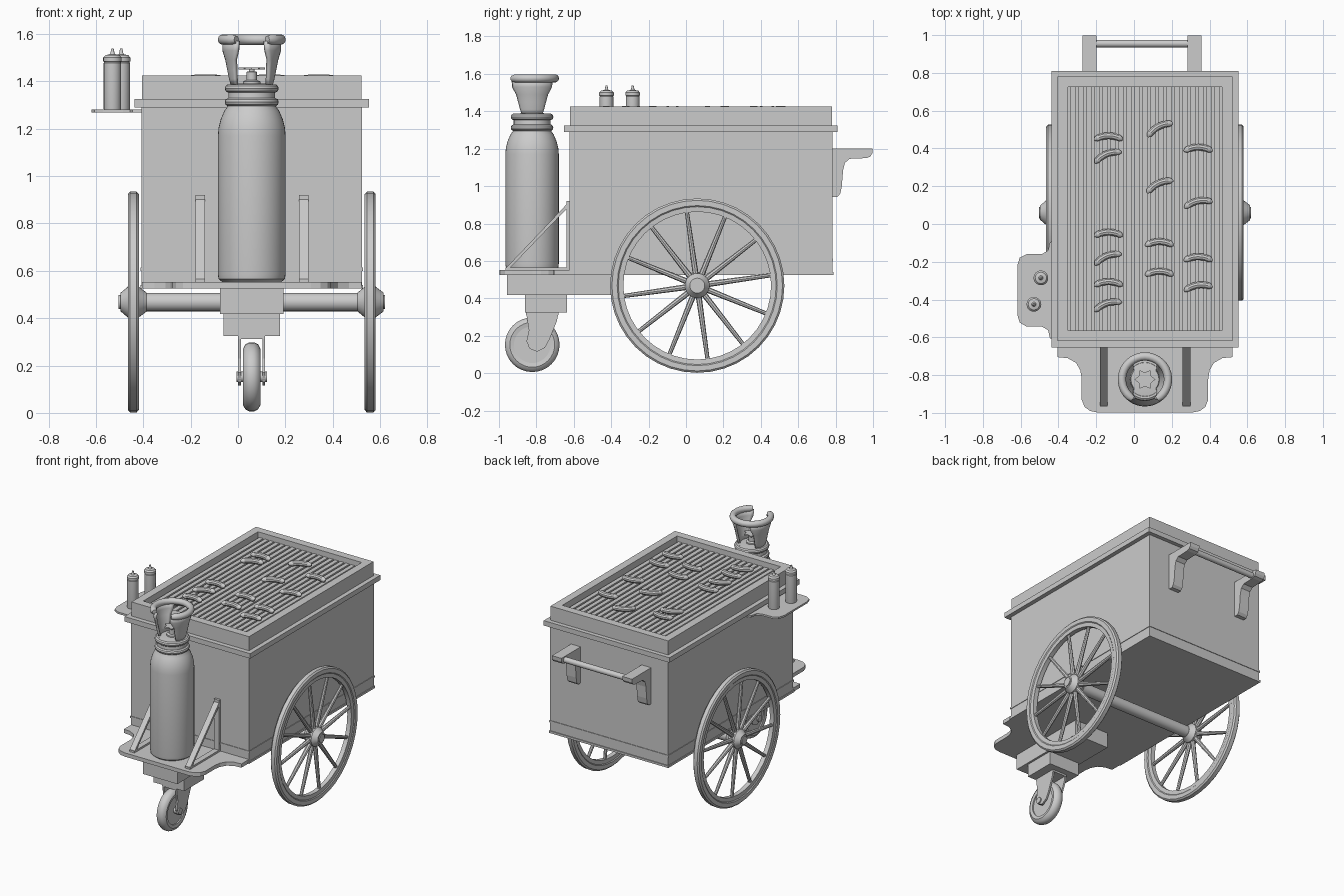
import bpy, bmesh
from math import sin, cos, pi, radians
from mathutils import Vector, Matrix

if "Cube" in bpy.data.objects:
    bpy.data.objects.remove(bpy.data.objects["Cube"])

CX = 0.058  # centre line of the cart


def finish(name, bm, smooth=False):
    bmesh.ops.recalc_face_normals(bm, faces=bm.faces)
    me = bpy.data.meshes.new(name)
    bm.to_mesh(me)
    bm.free()
    ob = bpy.data.objects.new(name, me)
    bpy.context.collection.objects.link(ob)
    if smooth:
        bpy.ops.object.select_all(action='DESELECT')
        ob.select_set(True)
        bpy.context.view_layer.objects.active = ob
        bpy.ops.object.shade_smooth_by_angle(angle=radians(35))
    return ob


def add_box(bm, x0, x1, y0, y1, z0, z1):
    m = Matrix.Translation(((x0 + x1) / 2, (y0 + y1) / 2, (z0 + z1) / 2))
    m = m @ Matrix.Diagonal((x1 - x0, y1 - y0, z1 - z0, 1))
    bmesh.ops.create_cube(bm, size=1, matrix=m)


def box(name, *b):
    bm = bmesh.new()
    add_box(bm, *b)
    return finish(name, bm)


def prism(name, pts, axis, lo, hi, smooth=False):
    # extrude an outline: axis x takes (y, z) points, axis z takes (x, y)
    bm = bmesh.new()
    put = (lambda p, h: (h, p[0], p[1])) if axis == 'x' else (lambda p, h: (p[0], p[1], h))
    a, b = [[bm.verts.new(put(p, h)) for p in pts] for h in (lo, hi)]
    bm.faces.new(a)
    bm.faces.new(b)
    for i in range(len(pts)):
        j = (i + 1) % len(pts)
        bm.faces.new((a[i], a[j], b[j], b[i]))
    return finish(name, bm, smooth)


def skin(bm, rings, closed=False):
    n = len(rings[0])
    for k in range(len(rings) if closed else len(rings) - 1):
        a, b = rings[k], rings[(k + 1) % len(rings)]
        for i in range(n):
            j = (i + 1) % n
            bm.faces.new((a[i], a[j], b[j], b[i]))
    if not closed:
        bm.faces.new(rings[0])
        bm.faces.new(rings[-1])


def lathe(name, prof, loc, axis='z', n=32, closed=False):
    # spin (radius, height) points about an axis
    bm = bmesh.new()
    rings = []
    for r, h in prof:
        ring = []
        for i in range(n):
            t = 2 * pi * i / n
            c = (r * cos(t), r * sin(t), h) if axis == 'z' else (h, r * cos(t), r * sin(t))
            ring.append(bm.verts.new(Vector(loc) + Vector(c)))
        rings.append(ring)
    skin(bm, rings, closed)
    return finish(name, bm, True)


def tube(name, pts, radii, n=12, up=(0, 0, 1)):
    bm = bmesh.new()
    pts = [Vector(p) for p in pts]
    rings = []
    for k, p in enumerate(pts):
        t = (pts[min(k + 1, len(pts) - 1)] - pts[max(k - 1, 0)]).normalized()
        u = Vector(up)
        v = t.cross(u).normalized()
        u = v.cross(t)
        rings.append([bm.verts.new(p + radii[k] * (cos(2 * pi * i / n) * u + sin(2 * pi * i / n) * v))
                      for i in range(n)])
    skin(bm, rings)
    return finish(name, bm, True)


# cart body with trims
box("cart_body", CX - .465, CX + .465, -.622, .782, .535, 1.30)
box("bottom_plate", CX - .47, CX + .47, -.63, .788, .525, .54)
box("lower_trim", CX - .469, CX + .469, -.626, .786, .60, .613)
box("upper_flange", CX - .495, CX + .495, -.653, .81, 1.29, 1.325)

# grill tray walls, floor and bars
bm = bmesh.new()
X0, X1, Y0, Y1, T = CX - .463, CX + .463, -.62, .78, .055
add_box(bm, X0, X0 + T, Y0, Y1, 1.32, 1.425)
add_box(bm, X1 - T, X1, Y0, Y1, 1.32, 1.425)
add_box(bm, X0 + T, X1 - T, Y0, Y0 + T, 1.32, 1.425)
add_box(bm, X0 + T, X1 - T, Y1 - T, Y1, 1.32, 1.425)
finish("grill_rim", bm)
bm = bmesh.new()
for i in range(19):
    x = CX + (i - 9) * .0425
    add_box(bm, x - .015, x + .015, Y0 + T, Y1 - T, 1.36, 1.388)
finish("grill_bars", bm)

# sausages: x, y, tilt
for x, y, a in [(-.135, .455, 0), (-.14, .36, 22), (.135, .505, 28), (.34, .395, 0), (.135, .205, 25),
                (.34, .11, 12), (-.135, -.055, 0), (.135, -.105, 0), (-.14, -.18, 22), (.34, -.185, 0),
                (.135, -.262, 0), (-.135, -.317, 0), (.34, -.335, 8), (-.14, -.43, 18)]:
    pts, rad = [], []
    for k in range(13):
        s = -1 + k / 6
        p = Vector((.076 * s, .012 - .022 * s * s, 0))
        p.rotate(Matrix.Rotation(radians(a), 3, 'Z'))
        pts.append(p + Vector((x, y, 1.409)))
        rad.append(.019 * max(.25, (1 - abs(s) ** 7) ** .5))
    tube("sausage", pts, rad, 10)

# front tray with rounded shoulders
half = [(.463, -.62), (.463, -.705), (.41, -.71), (.365, -.735), (.342, -.775), (.335, -.82),
        (.335, -.93), (.32, -.968), (.29, -.99), (.25, -.998)]
prism("front_tray", [(CX + x, y) for x, y in half] + [(CX - x, y) for x, y in half[::-1]], 'z', .525, .552)

# triangular tray braces
for x in (-.16, .278):
    bm = bmesh.new()
    add_box(bm, x - .02, x + .02, -.64, -.62, .55, .92)
    add_box(bm, x - .02, x + .02, -.965, -.62, .55, .565)
    finish("brace_frame", bm)
    prism("brace_diagonal", [(-.965, .56), (-.943, .56), (-.622, .895), (-.622, .92)], 'x', x - .02, x + .02)

# caster mount, fork and wheel
box("mount_block", CX - .135, CX + .135, -.957, -.36, .417, .527)
box("caster_block", CX - .12, CX + .12, -.86, -.637, .325, .418)
fork = [(-.855, .325), (-.682, .325), (-.69, .28), (-.73, .18), (-.755, .135), (-.795, .115),
        (-.835, .13), (-.853, .17), (-.84, .23)]
for s in (-1, 1):
    prism("fork_plate", fork, 'x', CX + s * .045, CX + s * .057)
box("fork_top", CX - .057, CX + .057, -.855, -.682, .312, .327)
CW = (CX, -.822, .152)
lathe("caster_tyre", [(.098, -.032), (.12, -.036), (.137, -.027), (.146, -.01), (.146, .01), (.137, .027),
                      (.12, .036), (.098, .032)], CW, 'x', 32, True)
lathe("caster_hub", [(.099, -.024), (.099, .024)], CW, 'x')
lathe("caster_axle", [(.022, -.065), (.022, .065)], CW, 'x', 12)

# large spoked wheels on an axle
for s in (-1, 1):
    c = Vector((CX + s * .5, .06, .468))
    lathe("wheel_rim", [(.395, -.016), (.422, -.018), (.428, -.023), (.456, -.023), (.466, -.014),
                        (.466, .014), (.456, .023), (.428, .023), (.422, .018), (.395, .016)],
          c, 'x', 40, True)
    lathe("wheel_hub", [(.038, -.055), (.066, -.022), (.066, .022), (.058, .032), (.04, .056)], c, 'x', 24)
    lathe("hub_cap", [(.03, .05 * s), (.03, .062 * s)], c, 'x', 16)
    for k in range(12):
        t = radians(8 + 30 * k)
        d = Vector((0, cos(t), sin(t)))
        tube("wheel_spoke", [c + d * .05, c + d * .4], [.016, .011], 8, (1, 0, 0))
lathe("axle", [(.039, -.46), (.039, .46)], (CX, .06, .468), 'x', 20)

# gas cylinder
G = Vector((CX, -.823, 0))
lathe("gas_cylinder", [(.125, .553), (.14, .565), (.143, .585), (.143, 1.17), (.14, 1.205), (.131, 1.24),
                       (.116, 1.275), (.102, 1.295), (.098, 1.31), (.098, 1.385), (.06, 1.39)], G, 'z', 40)
for z in (1.312, 1.37):
    lathe("neck_ring", [(.096 + .018 * cos(k * pi / 5), z + .018 * sin(k * pi / 5)) for k in range(10)],
          G, 'z', 32, True)

# open carrying ring and its two flared arms
N = 28
ring = []
for k in range(N + 1):
    t = radians(-58 + 296 * k / N)
    ring.append(G + Vector((.122 * cos(t), .122 * sin(t), 1.576)))
tube("carry_ring", ring, [.016] + [.022] * (N - 1) + [.016], 12)
arm = [(.088, 1.38, 38), (.096, 1.41, 42), (.104, 1.45, 46), (.112, 1.49, 50), (.124, 1.53, 60), (.124, 1.57, 62)]
for s in (0, pi):
    bm = bmesh.new()
    rows = []
    for r, z, a in arm:
        rows.append([bm.verts.new(G + Vector((r * cos(s + radians(a * j / 6)), r * sin(s + radians(a * j / 6)), z)))
                     for j in range(-6, 7)])
    for p, q in zip(rows, rows[1:]):
        for j in range(12):
            bm.faces.new((p[j], p[j + 1], q[j + 1], q[j]))
    ob = finish("carry_arm", bm, True)
    ob.modifiers.new("thickness", 'SOLIDIFY').thickness = .016

# valve and star handwheel
lathe("valve", [(.036, 1.385), (.036, 1.4), (.022, 1.405), (.022, 1.44), (.012, 1.442), (.012, 1.452)], G, 'z', 16)
star = [(G.x + r * cos(k * pi / 6 + pi / 6), G.y + r * sin(k * pi / 6 + pi / 6))
        for k, r in enumerate([.037, .056] * 6)]
prism("valve_handwheel", star, 'z', 1.45, 1.458)

# side shelf with sauce bottles
shelf = [(-.40, -.085), (-.445, -.095), (-.455, -.14), (-.485, -.158), (-.57, -.16), (-.605, -.178),
         (-.618, -.22), (-.618, -.48), (-.605, -.522), (-.57, -.542), (-.485, -.544), (-.455, -.562),
         (-.445, -.605), (-.40, -.615)]
prism("side_shelf", shelf, 'z', 1.268, 1.281)
for x, y in ((-.493, -.285), (-.53, -.425)):
    lathe("sauce_bottle", [(.036, 1.28), (.037, 1.285), (.037, 1.478), (.034, 1.482), (.039, 1.484), (.039, 1.5),
                           (.03, 1.51), (.012, 1.514), (.009, 1.518), (.005, 1.538)], (x, y, 0), 'z', 20)

# rear push handle
bracket = [(.78, 1.2), (.998, 1.2), (.996, 1.175), (.985, 1.158), (.965, 1.15), (.875, 1.146), (.85, 1.125),
           (.84, 1.085), (.833, 1.0), (.825, .96), (.81, .943), (.78, .943)]
for s in (-1, 1):
    prism("handle_bracket", bracket, 'x', .042 + s * .24, .042 + s * .315)
lathe("handle_bar", [(.02, -.25), (.02, .25)], (.042, .955, 1.174), 'x', 16)
